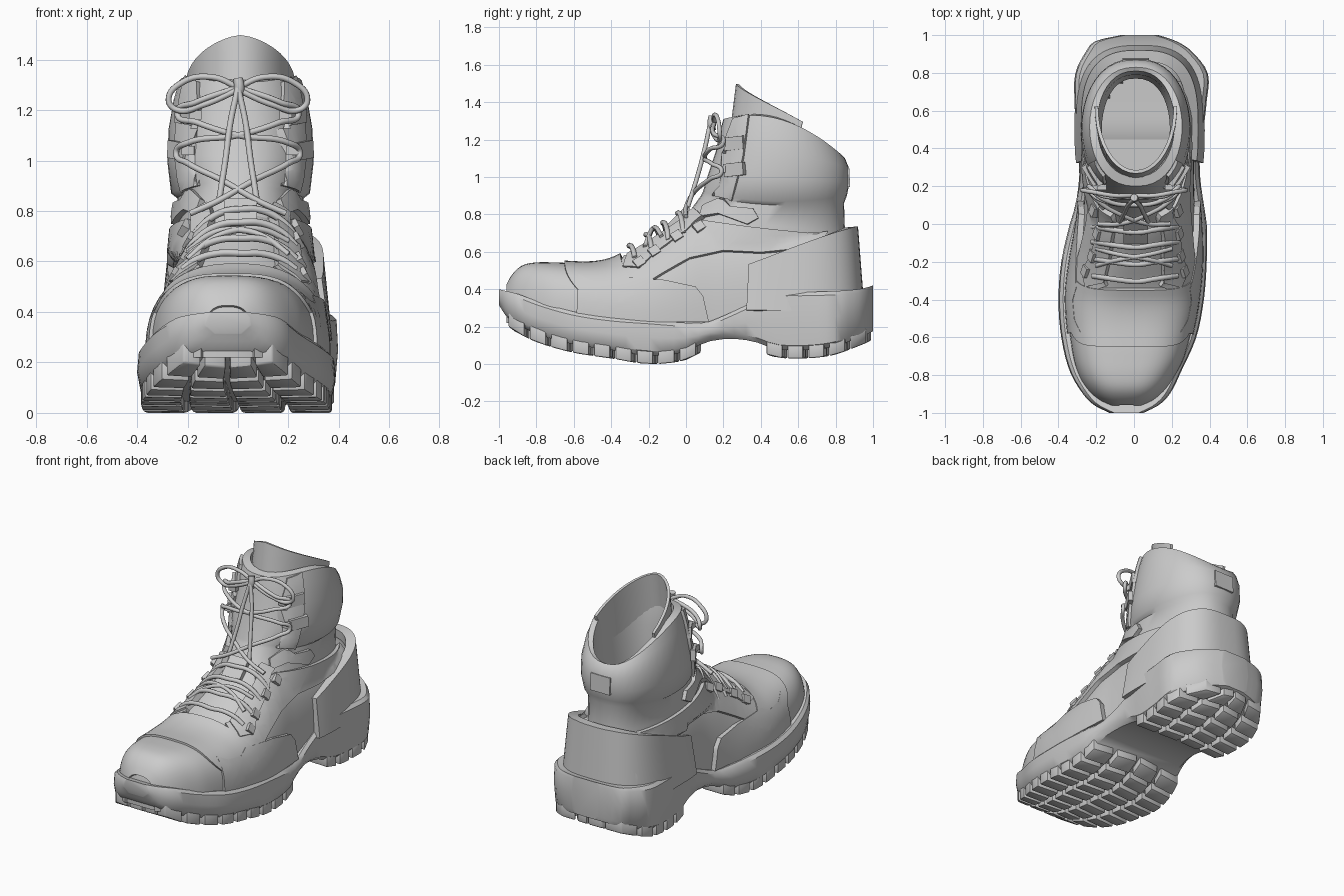
import bpy, bmesh, math
from mathutils import Vector
from mathutils.bvhtree import BVHTree

if "Cube" in bpy.data.objects:
    bpy.data.objects.remove(bpy.data.objects["Cube"])

# ---------- tables: stations along y ----------
SOLE = [(-1, -.13, .05, .40, .27), (-.96, -.21, .13, .39, .21), (-.9, -.27, .19, .375, .165),
        (-.78, -.34, .25, .33, .11), (-.6, -.385, .33, .28, .06), (-.4, -.4, .37, .25, .03),
        (-.2, -.385, .385, .235, 0), (0, -.34, .385, .22, .02), (.1, -.31, .37, .22, .07),
        (.25, -.29, .35, .28, .09), (.38, -.295, .35, .34, .07), (.48, -.305, .365, .38, .035),
        (.65, -.315, .385, .385, .03), (.8, -.31, .39, .39, .05), (.92, -.25, .30, .40, .095),
        (.97, -.2, .22, .41, .115), (1, -.07, .13, .42, .13)]      # y, left, right, top, bottom
FOOT = [(-.95, -.13, .05, .41, 3), (-.92, -.185, .105, .465, 3), (-.87, -.235, .155, .51, 3),
        (-.8, -.275, .2, .525, 3.2), (-.7, -.305, .25, .525, 3.2), (-.5, -.33, .3, .52, 3), (-.37, -.335, .32, .55, 2.6),
        (-.2, -.315, .335, .655, 2.2), (0, -.28, .33, .785, 2.2), (.15, -.265, .32, .8, 2.4),
        (.4, -.27, .32, .76, 3), (.7, -.28, .33, .73, 3), (.85, -.24, .29, .69, 3),
        (.9, -.15, .2, .66, 3)]                                    # y, left, right, top, squareness
SHAFT = [(-.14, .66, .86, .55, .27, 0), (0, .79, .85, .7, .255, 0), (.08, .9, .845, .86, .25, -.03),
         (.09, .92, .86, .9, .275, -.04), (.12, 1.02, .875, .97, .29, 0), (.16, 1.14, .87, 1.05, .285, .03),
         (.18, 1.24, .85, 1.1, .265, .07), (.2, 1.31, .83, 1.12, .245, .09), (.25, 1.32, .81, 1.11, .205, .09),
         (.28, 1.15, .79, 1.0, .195, 0), (.24, .7, .77, .6, .18, 0), (.24, .36, .77, .36, .18, 0)]
# shaft rings: front y z, back y z, half width, side bulge


def at(tab, y):
    """Smooth interpolation of a station table."""
    y = min(max(y, tab[0][0]), tab[-1][0])
    i = max(k for k in range(len(tab) - 1) if tab[k][0] <= y)
    a, b = tab[i], tab[i + 1]
    p, q = tab[max(i - 1, 0)], tab[min(i + 2, len(tab) - 1)]
    h = b[0] - a[0]
    t = (y - a[0]) / h
    out = []
    for k in range(1, len(a)):
        ma, mb = (b[k] - p[k]) / (b[0] - p[0]) * h, (q[k] - a[k]) / (q[0] - a[0]) * h
        out.append((2*t**3 - 3*t*t + 1)*a[k] + (t**3 - 2*t*t + t)*ma + (3*t*t - 2*t**3)*b[k] + (t**3 - t*t)*mb)
    return out


def spow(v, e):
    return math.copysign(abs(v) ** e, v)


def steps(a, b, n):
    return [a + (b - a) * i / n for i in range(n + 1)]


def grid(rows, closed=False, cap=False):
    n = len(rows[0])
    verts = [Vector(p) for r in rows for p in r]
    faces = [(i*n + j, i*n + (j + 1) % n, (i + 1)*n + (j + 1) % n, (i + 1)*n + j)
             for i in range(len(rows) - 1) for j in range(n if closed else n - 1)]
    if cap:
        faces += [tuple(range(n))[::-1], tuple(range((len(rows) - 1)*n, len(rows)*n))]
    return verts, faces


def make(name, verts, faces, thick=0, bevel=0, out=None, angle=38):
    """Mesh object; out = reference point the sheet must face away from."""
    bm = bmesh.new()
    vs = [bm.verts.new(v) for v in verts]
    for f in faces:
        bm.faces.new([vs[i] for i in f])
    bmesh.ops.recalc_face_normals(bm, faces=bm.faces)
    bm.normal_update()
    if out is not None and sum(f.normal.dot(f.calc_center_median() - Vector(out)) * f.calc_area() for f in bm.faces) < 0:
        bmesh.ops.reverse_faces(bm, faces=bm.faces)
    me = bpy.data.meshes.new(name)
    bm.to_mesh(me)
    bm.free()
    ob = bpy.data.objects.new(name, me)
    bpy.context.collection.objects.link(ob)
    bpy.ops.object.select_all(action='DESELECT')
    ob.select_set(True)
    bpy.context.view_layer.objects.active = ob
    if thick:
        m = ob.modifiers.new("thickness", 'SOLIDIFY')
        m.thickness, m.offset = thick, 1
        bpy.ops.object.modifier_apply(modifier=m.name)
    if bevel:
        m = ob.modifiers.new("soft_edge", 'BEVEL')
        m.width, m.segments, m.angle_limit = bevel, 2, math.radians(45)
        bpy.ops.object.modifier_apply(modifier=m.name)
    bpy.ops.object.shade_smooth_by_angle(angle=math.radians(angle))


# ---------- sole ----------
rows = []
for k in range(49):
    y = -math.cos(math.pi * k / 48)
    l, r, zt, zb = at(SOLE, y)
    half = [(.04, zb + .045), (.012, zb + .07), (0, zb + .6*(zt - zb)), (.006, zt - .02), (.025, zt)]
    rows.append([(l + d, y, z) for d, z in half] + [(r - d, y, z) for d, z in half[::-1]])
make("sole", *grid(rows, True, True))

# ---------- tread lugs ----------
verts, faces = [], []
for y0, y1, n in ((-.95, .08, 9), (.43, .99, 5)):
    ys = steps(y0, y1, n)
    for a, b in zip(ys, ys[1:]):
        for c in range(4):
            base = len(verts)
            for lift in (0, .08):
                for f, y in ((c/4 + .02, a + .014), (c/4 + .23, a + .014), (c/4 + .23, b - .014), (c/4 + .02, b - .014)):
                    y += .06 * (.25 - abs(f - .5))
                    l, r, zt, zb = at(SOLE, y)
                    verts.append((l + (r - l)*f, min(y, .995), zb + lift))
            faces += [tuple(base + i for i in q) for q in
                      ((3, 2, 1, 0), (4, 5, 6, 7), (0, 1, 5, 4), (1, 2, 6, 5), (2, 3, 7, 6), (3, 0, 4, 7))]
make("tread_lugs", verts, faces, bevel=.008, angle=30)


# ---------- foot body (hollow under the shaft) and shaft ----------
def foot(y, t, off=0):
    l, r, zt, n = at(FOOT, y)
    return ((l + r)/2 + ((r - l)/2 + off)*spow(math.cos(t), 2/n), y, .22 + (zt + off - .22)*abs(math.sin(t))**(2/n))


def body_point(y, t):
    x, y, z = foot(y, t)
    inside = ((x - .01)/.2)**2 + ((y - .505)/.29)**2 < 1 and z > .5
    return (x, y, .37 if inside else z)


def ring(s, n=40):
    yf, zf, yb, zb, hw, bulge = s
    pts = []
    for i in range(n):
        th = 2*math.pi*i/n
        k = (1 - math.cos(th))/2
        pts.append((.01 + hw*spow(math.sin(th), .85), yf + (yb - yf)*k, zf + (zb - zf)*k + bulge*math.sin(th)**2))
    return pts


body = grid([[body_point(y, t) for t in steps(0, math.pi, 44)] for y in steps(-.95, .9, 70)], cap=True)
shaft = grid([ring(s) for s in SHAFT], True)
make("foot_body", *body)
make("ankle_shaft", *shaft, angle=50)
n0 = len(body[0])
BVH = BVHTree.FromPolygons(body[0] + shaft[0], body[1] + [tuple(i + n0 for i in f) for f in shaft[1]])


def side_point(s, y, z):
    p = BVH.ray_cast(Vector((s, y, z)), Vector((-s, 0, 0)))[0]
    return p if p else BVH.find_nearest(Vector((s*.2, y, z)))[0]


def panel(name, poly, thick=.02):
    """Leather overlay drawn in side view and wrapped on both sides."""
    for s, tag in ((-1, "left"), (1, "right")):
        bm = bmesh.new()
        f = bm.faces.new([bm.verts.new((0, y, z)) for y, z in poly])
        bmesh.ops.triangulate(bm, faces=[f])
        for ax, lo in ((1, -1), (2, 0)):
            for i in range(50):
                co, no = [0, 0, 0], [0, 0, 0]
                co[ax], no[ax] = lo + i*.04 + .003, 1
                bmesh.ops.bisect_plane(bm, geom=bm.verts[:] + bm.edges[:] + bm.faces[:], plane_co=co, plane_no=no)
        bm.verts.index_update()
        vs = [side_point(s, v.co.y, v.co.z) for v in bm.verts]
        fs = [tuple(v.index for v in f.verts) for f in bm.faces]
        bm.free()
        make(f"{name}_{tag}", vs, fs, thick, out=(0, .2, .5))


# ---------- toe cap and vamp ----------
make("toe_cap", *grid([[foot(-.947 + v*(.385 - .08*math.sin(t)**4), t, .004) for t in steps(0, math.pi, 28)]
                       for v in steps(0, 1, 16)]), .014, out=(0, -.6, .2))
make("vamp", *grid([[foot(-.65 + v*.31 + .09*(abs(t - math.pi/2)/1.2)**4, t, .004) for t in steps(.3, math.pi - .3, 24)]
                    for v in steps(0, 1, 10)]), .026, out=(0, -.5, .2))

# ---------- side overlays ----------
panel("mudguard", [(-.58, .225), (-.57, .46), (-.5, .43), (-.4, .42), (-.34, .45), (-.1, .44), (.05, .41), (.09, .36), (.12, .225)], .032)
panel("quarter_overlay", [(-.42, .42), (-.32, .56), (-.2, .6), (-.02, .72), (.1, .76), (.35, .73), (.75, .69), (.75, .62),
                          (.4, .59), (.2, .6), (.02, .56), (-.12, .48), (-.2, .43)], .026)
panel("ankle_strap", [(.08, .78), (.1, .84), (.2, .89), (.24, .84), (.36, .83), (.39, .78), (.33, .745), (.18, .8)], .025)
panel("lace_flap", [(.15, .9), (.19, 1.06), (.22, 1.2), (.26, 1.31), (.34, 1.33), (.31, 1.1), (.25, .88)], .018)
panel("eyelet_rail", [(-.33, .5), (-.3, .565), (-.2, .625), (-.02, .745), (.06, .82), (.1, .78), (0, .69), (-.15, .58), (-.24, .5)], .035)


# ---------- heel counter ----------
def heel(u, v):
    th = math.radians(106) * u
    y = .5 + (.395 - .035*v)*spow(math.cos(th), .65)
    top = .52 + .21*min(1, max(0, (y - .33)/.52))
    return (.03 + (.285 - .035*v)*spow(math.sin(th), .65), y, .28 + (top - .28)*v)


make("heel_counter", *grid([[heel(u, v) for u in steps(-1, 1, 40)] for v in steps(0, 1, 6)]), .06, out=(0, .5, .4))


# ---------- tongue ----------
def tongue(u, v):
    th = u*math.pi/2
    top = 1.495 - .2*abs(u)**1.5
    return (.01 + .2*math.sin(th), .235 + .05*v + .34*(1 - math.cos(th)), 1.1 + (top - 1.1)*v)


make("tongue", *grid([[tongue(u, v) for u in steps(-1, 1, 20)] for v in steps(0, 1, 6)]), .018, out=(0, .6, 1.2))


# ---------- small blocks: hooks, eyelets, tongue tab, heel pull ----------
def block(name, loc, size, rot=(0, 0, 0)):
    bpy.ops.mesh.primitive_cube_add(size=1, location=loc, rotation=rot)
    ob = bpy.context.object
    ob.name, ob.scale = name, size
    m = ob.modifiers.new("soft_edge", 'BEVEL')
    m.width, m.segments = .006, 2


for s, tag in ((-1, "left"), (1, "right")):
    for i, z in enumerate((1.04, 1.18)):
        p = side_point(s, .26, z)
        block(f"hook_plate_{tag}_{i}", p + Vector((s*.018, 0, 0)), (.03, .12, .07), (.1, 0, -s*.55))
        block(f"hook_post_{tag}_{i}", p + Vector((-s*.02, -.065, 0)), (.05, .03, .035))
    for i, (y, z) in enumerate(((-.25, .53), (-.17, .59), (-.05, .67), (.07, .72))):
        block(f"eyelet_tab_{tag}_{i}", side_point(s, y, z) + Vector((s*.025, 0, .01)), (.04, .055, .05), (.6, -s*.5, 0))
block("tongue_tab", (.01, -.04, .785), (.13, .15, .03), (.8, 0, 0))
block("heel_pull", (.01, .86, 1.0), (.14, .03, .11), (.05, 0, 0))


# ---------- laces ----------
def lace(name, pts, r=.012):
    cu = bpy.data.curves.new(name, 'CURVE')
    cu.dimensions, cu.bevel_depth, cu.bevel_resolution, cu.resolution_u = '3D', r, 2, 8
    cu.use_fill_caps = True
    sp = cu.splines.new('BEZIER')
    sp.bezier_points.add(len(pts) - 1)
    for b, p in zip(sp.bezier_points, pts):
        b.co = p
        b.handle_left_type = b.handle_right_type = 'AUTO'
    bpy.context.collection.objects.link(bpy.data.objects.new(name, cu))


def on_top(x, y, h=.03):
    return BVH.ray_cast(Vector((x, y, 2)), Vector((0, 0, -1)))[0] + Vector((0, -h*.5, h))


for i, y in enumerate((-.29, -.2, -.11, -.03)):
    lace(f"lace_bar_{i}", [on_top(x, y + abs(x)*.15, .035) for x in (-.22, -.17, -.08, .02, .1, .18, .23)], .014)
for s in (-1, 1):
    lace(f"lace_cross_{s}", [on_top(s*x, -.2 + .09*k, .04) for x, k in ((.2, 0), (.1, .3), (0, .5), (-.1, .7), (-.2, 1))])
    lace(f"lace_upper_{s}", [(s*.19, .0, .79), (s*.08, .0, .84), (-s*.06, .045, .92), (-s*.2, .13, .99), (-s*.245, .19, 1.03),
                             (-s*.2, .14, 1.07), (0, .1, 1.1), (s*.16, .13, 1.15), (s*.24, .2, 1.19), (s*.17, .15, 1.23), (0, .15, 1.29)])
    lace(f"lace_bow_{s}", [(0, .15, 1.29), (s*.1, .15, 1.33), (s*.22, .17, 1.31), (s*.275, .18, 1.24), (s*.24, .18, 1.2),
                           (s*.14, .15, 1.22), (0, .14, 1.28)])
    lace(f"lace_tail_{s}", [(0, .13, 1.29), (s*.03, .1, 1.15), (s*.05, .06, 1.0), (s*.075, .01, .84)])
lace("bow_knot", [(0, .14, 1.25), (.005, .135, 1.29), (0, .14, 1.325)], .02)
